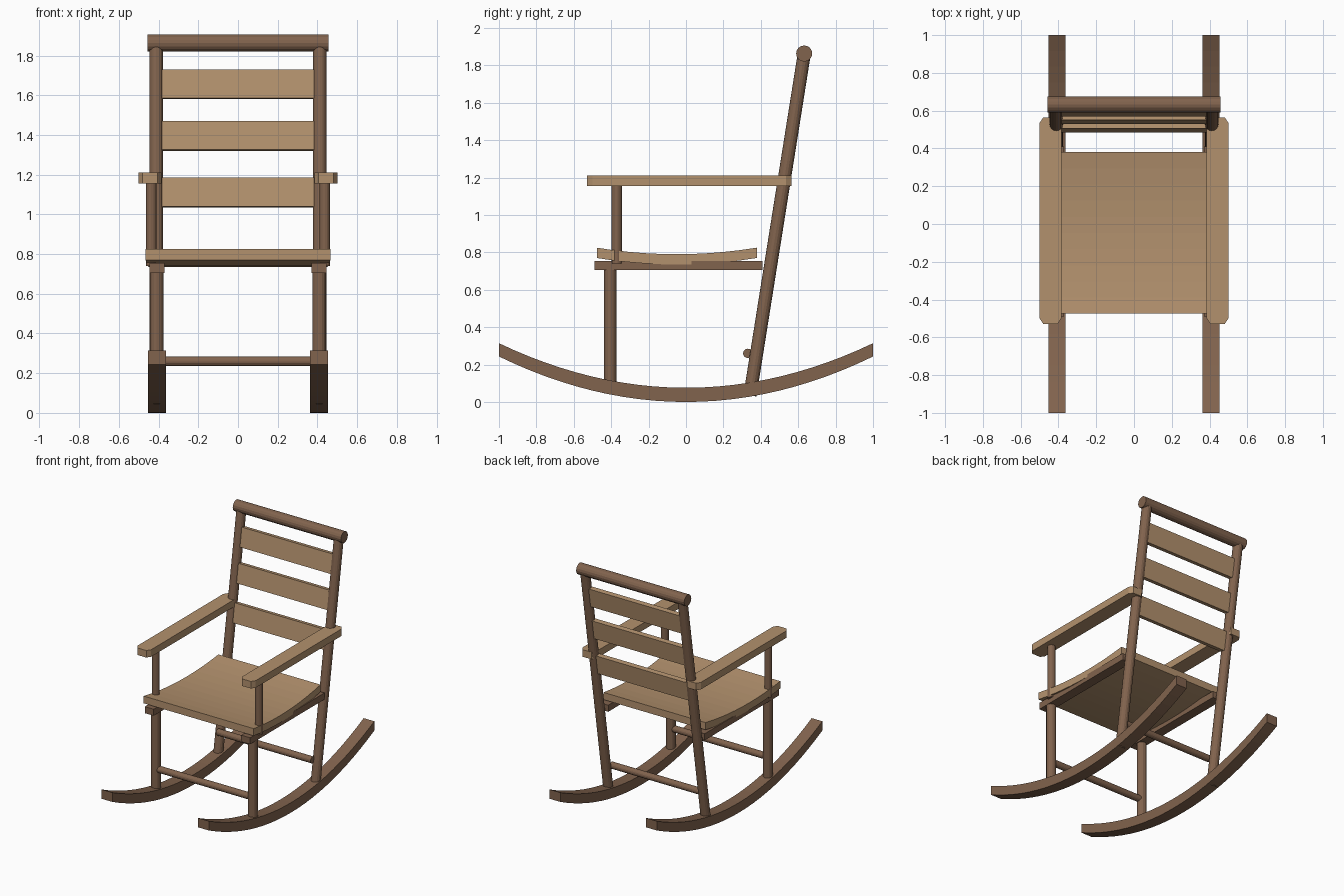
import bpy, bmesh, math
from mathutils import Vector

if "Cube" in bpy.data.objects:
    bpy.data.objects.remove(bpy.data.objects["Cube"])


def material(name, rgb):
    m = bpy.data.materials.new(name)
    m.diffuse_color = (*rgb, 1)
    m.use_nodes = True
    m.node_tree.nodes["Principled BSDF"].inputs["Base Color"].default_value = m.diffuse_color
    return m


LIGHT = material("light_wood", (0.45, 0.285, 0.155))
DARK = material("dark_wood", (0.22, 0.125, 0.075))


def add(name, bm, mat, mirror=False):
    bmesh.ops.recalc_face_normals(bm, faces=bm.faces)
    me = bpy.data.meshes.new(name)
    bm.to_mesh(me)
    bm.free()
    me.materials.append(mat)
    ob = bpy.data.objects.new(name, me)
    bpy.context.collection.objects.link(ob)
    if mirror:
        ob.modifiers.new("mirror", 'MIRROR').use_mirror_merge = False
    return ob


def rod(name, a, b, r, mat=DARK, mirror=False, sides=16):
    a, b = Vector(a), Vector(b)
    bm = bmesh.new()
    bmesh.ops.create_cone(bm, cap_ends=True, segments=sides, radius1=r, radius2=r, depth=(b - a).length)
    bm.transform((b - a).to_track_quat('Z', 'Y').to_matrix().to_4x4())
    bmesh.ops.translate(bm, verts=bm.verts, vec=(a + b) / 2)
    return add(name, bm, mat, mirror)


def box(name, centre, size, mat, mirror=False, tilt=0):
    bm = bmesh.new()
    bmesh.ops.create_cube(bm, size=1)
    bmesh.ops.scale(bm, verts=bm.verts, vec=size)
    ob = add(name, bm, mat, mirror)
    for v in ob.data.vertices:
        c, s = math.cos(tilt), math.sin(tilt)
        x, y, z = v.co
        v.co = Vector((x, c * y - s * z, s * y + c * z)) + Vector(centre)
    return ob


def strip(name, rings, mat, mirror=False):
    """Skin a series of four-point cross-sections and cap both ends."""
    bm = bmesh.new()
    vs = [[bm.verts.new(p) for p in ring] for ring in rings]
    for p, q in zip(vs, vs[1:]):
        for i in range(4):
            j = (i + 1) % 4
            bm.faces.new((p[i], p[j], q[j], q[i]))
    bm.faces.new(vs[0])
    bm.faces.new(vs[-1])
    return add(name, bm, mat, mirror)


# curved rockers
rings = []
for i in range(25):
    y = -1 + i / 12
    z = 0.243 * y * y
    t = z + 0.076 - 0.005 * y * y
    rings.append([(0.363, y, z), (0.453, y, z), (0.453, y, t), (0.363, y, t)])
strip("rockers", rings, DARK, True)

# dished seat, slightly narrower at the back
rings = []
for i in range(11):
    y = -0.475 + 0.855 * i / 10
    z = 0.735 + 0.19 * (y + 0.05) ** 2
    w = 0.465 - 0.033 * i / 10
    rings.append([(-w, y, z), (w, y, z), (w, y, z + 0.055), (-w, y, z + 0.055)])
strip("seat", rings, LIGHT)

# legs, side rails and stretchers
rod("front_legs", (0.41, -0.405, 0.045), (0.41, -0.405, 0.73), 0.034, mirror=True)
box("seat_side_rails", (0.408, -0.04, 0.73), (0.075, 0.9, 0.05), DARK, True)
rod("front_stretcher", (-0.41, -0.405, 0.26), (0.41, -0.405, 0.26), 0.025)
rod("back_stretcher", (-0.40, 0.33, 0.26), (0.40, 0.33, 0.26), 0.025)

# leaning back posts with top rail and slats
LOW, HIGH = Vector((0.412, 0.342, 0.035)), Vector((0.412, 0.632, 1.86))
rod("back_posts", LOW, HIGH, 0.035, mirror=True)
rod("top_rail", (-0.457, 0.632, 1.863), (0.457, 0.632, 1.863), 0.043)
slope = (HIGH.y - LOW.y) / (HIGH.z - LOW.z)
for n, z in enumerate((1.11, 1.395, 1.655)):
    y = LOW.y + slope * (z - LOW.z)
    box(f"back_slat_{n + 1}", (0, y, z), (0.79, 0.036, 0.146), LIGHT, tilt=-math.atan(slope))

# armrests with clipped corners, and their posts
rod("arm_posts", (0.437, -0.37, 0.74), (0.437, -0.37, 1.17), 0.027, mirror=True)
bm = bmesh.new()
outline = []
for sx, sy in ((-1, -1), (1, -1), (1, 1), (-1, 1)):
    pts = [(sx * 0.0575, sy * (0.5475 - 0.03)), (sx * (0.0575 - 0.02), sy * 0.5475)]
    outline += pts if sx == sy else pts[::-1]
face = bm.faces.new([bm.verts.new((0.4425 + x, 0.0175 + y, 1.156)) for x, y in outline])
top = bmesh.ops.extrude_face_region(bm, geom=[face])["geom"]
bmesh.ops.translate(bm, verts=[g for g in top if isinstance(g, bmesh.types.BMVert)], vec=(0, 0, 0.054))
add("armrests", bm, LIGHT, True)
